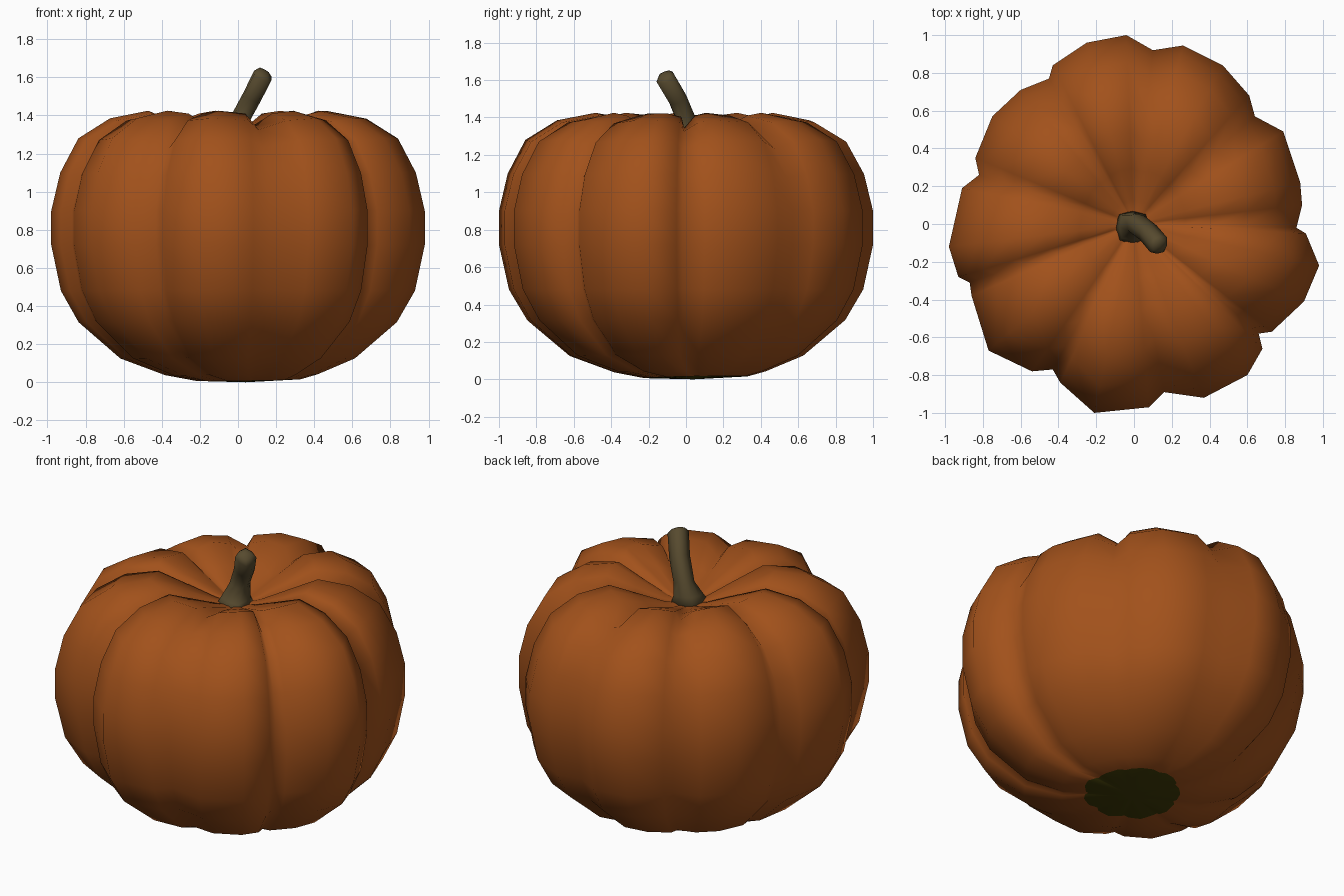
import bpy, bmesh, math
from mathutils import Vector

if "Cube" in bpy.data.objects:
    bpy.data.objects.remove(bpy.data.objects["Cube"])


def material(name, rgb):
    m = bpy.data.materials.new(name)
    m.diffuse_color = (*rgb, 1)
    m.use_nodes = True
    m.node_tree.nodes["Principled BSDF"].inputs["Base Color"].default_value = m.diffuse_color
    return m


orange = material("pumpkin_orange", (0.36, 0.083, 0.011))
green = material("blossom_end_green", (0.05, 0.043, 0.002))
brown = material("stem_brown", (0.095, 0.069, 0.028))


def skin_rings(name, rings, low, high, mats, paint=None):
    """Join closed rings of points, ending in a fan at each end."""
    bm = bmesh.new()
    loops = [[bm.verts.new(p) for p in ring] for ring in rings]
    n = len(loops[0])
    for a, b in zip(loops, loops[1:]):
        for i in range(n):
            j = (i + 1) % n
            bm.faces.new((a[i], a[j], b[j], b[i]))
    for ring, tip in ((loops[0], low), (loops[-1], high)):
        c = bm.verts.new(tip)
        for i in range(n):
            bm.faces.new((ring[i], ring[(i + 1) % n], c))
    bmesh.ops.recalc_face_normals(bm, faces=bm.faces)
    for f in bm.faces:
        f.smooth = True
        if paint and paint(f):
            f.material_index = 1
    me = bpy.data.meshes.new(name)
    bm.to_mesh(me)
    bm.free()
    for m in mats:
        me.materials.append(m)
    ob = bpy.data.objects.new(name, me)
    bpy.context.collection.objects.link(ob)
    return ob


# Nine uneven lobes seen from above, each starting at its crease
lobes = [
    [(.10, .92), (.26, .945), (.47, .84), (.61, .68)],
    [(.64, .57), (.79, .49), (.88, .22), (.89, .10)],
    [(.86, -.02), (.91, -.05), (.98, -.22), (.90, -.41), (.73, -.57)],
    [(.66, -.58), (.68, -.66), (.60, -.80), (.37, -.92)],
    [(.16, -.89), (.08, -.97), (-.21, -1.0), (-.39, -.84)],
    [(-.43, -.77), (-.54, -.78), (-.77, -.67), (-.86, -.38)],
    [(-.87, -.31), (-.93, -.28), (-.98, -.12), (-.91, .19)],
    [(-.82, .26), (-.84, .35), (-.75, .57), (-.60, .71)],
    [(-.45, .77), (-.43, .84), (-.25, .96), (-.04, 1.0)],
]
outline = []
for lobe in lobes:
    for k, p in enumerate(lobe):
        outline.append((Vector(p), math.sin(math.pi * k / len(lobe)) ** 0.6))

# Body profile: scale, crease height, crest height, lobe depth, shift to back right
profile = [
    (.28, .014, .012, .9, .055), (.42, .045, .04, .4, .02),
    (.64, .135, .125, .6, 0), (.86, .325, .315, .8, 0),
    (.95, .485, .48, .95, 0), (1, .72, .72, 1, 0), (1, .90, .90, 1, 0),
    (.95, 1.08, 1.10, 1.05, 0), (.85, 1.23, 1.28, 1.15, 0),
    (.68, 1.325, 1.385, 1.2, 0), (.48, 1.345, 1.425, 1.1, 0),
    (.30, 1.315, 1.35, .6, 0), (.13, 1.27, 1.28, .3, 0),
]
rings = []
for s, z0, z1, depth, shift in profile:
    ring = []
    for p, crest in outline:
        d = p.normalized() * s * (.95 + depth * (p.length - .95))
        z = z0 + (z1 - z0) * crest + .6 * shift * (d.x + d.y) * .5
        ring.append((d.x + shift, d.y + shift, z))
    rings.append(ring)
skin_rings("pumpkin_body", rings, (.04, .04, 0), (0, 0, 1.25), [orange, green],
           lambda f: len(f.verts) == 3 and f.calc_center_median().z < .5)

# Bent stem, flared at the foot, with a rounded slanted tip
path = [((-.01, -.025, 1.24), .105), ((-.005, -.015, 1.30), .078),
        ((.01, .005, 1.38), .054), ((.075, -.045, 1.50), .054),
        ((.13, -.11, 1.61), .055), ((.133, -.115, 1.63), .035)]
axis = Vector((.45, -.42, .85)).normalized()
rings = []
for k, (c, r) in enumerate(path):
    d = Vector((0, 0, 1)).lerp(axis, min(1, k / 3)).normalized()
    u = Vector((0, 1, 0)).cross(d).normalized()
    v = d.cross(u)
    ring = []
    for i in range(8):
        a = math.tau * i / 8
        rr = r * (1.08 if i % 2 else .94)
        ring.append(Vector(c) + u * rr * math.cos(a) + v * rr * math.sin(a))
    rings.append(ring)
skin_rings("stem", rings, path[0][0], Vector(path[-1][0]) + axis * .008, [brown])
